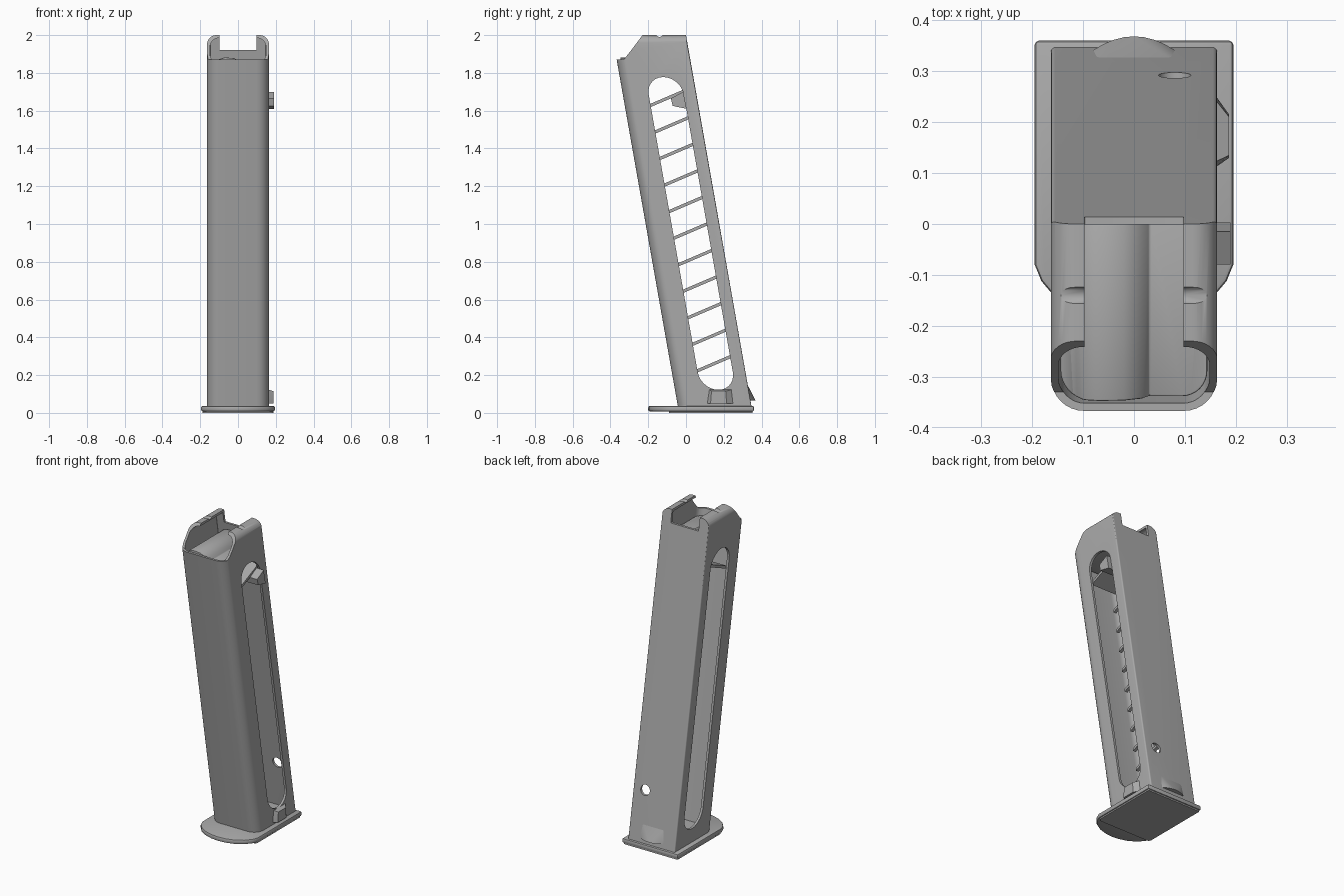
import bpy, bmesh, math
from math import cos, sin, pi

cube = bpy.data.objects.get("Cube")
if cube:
    bpy.data.objects.remove(cube, do_unlink=True)

steel = bpy.data.materials.new("grey_steel")
steel.use_nodes = True
GREY = (0.4, 0.4, 0.4, 1)
steel.diffuse_color = GREY
steel.node_tree.nodes["Principled BSDF"].inputs["Base Color"].default_value = GREY

LEAN = 0.1765


def axis_y(z):
    """Centre line of the leaning tube."""
    return 0.158 - LEAN * z


def finish(name, bm):
    bmesh.ops.recalc_face_normals(bm, faces=bm.faces)
    mesh = bpy.data.meshes.new(name)
    bm.to_mesh(mesh)
    bm.free()
    mesh.materials.append(steel)
    obj = bpy.data.objects.new(name, mesh)
    bpy.context.collection.objects.link(obj)
    return obj


def prism(name, pts, axis, lo, hi, lean=False):
    """Extrude a 2D outline along an axis; lean shifts it along the tube."""
    bm = bmesh.new()
    place = {"x": lambda a, b, c: (c, a, b),
             "y": lambda a, b, c: (a, c, b),
             "z": lambda a, b, c: (a, b, c)}[axis]
    rings = [[bm.verts.new(place(a, b, c)) for a, b in pts] for c in (lo, hi)]
    for ring in rings:
        bm.faces.new(ring)
    n = len(pts)
    for i in range(n):
        j = (i + 1) % n
        bm.faces.new((rings[0][i], rings[0][j], rings[1][j], rings[1][i]))
    if lean:
        for v in bm.verts:
            v.co.y += axis_y(v.co.z)
    return finish(name, bm)


def hull(name, points):
    bm = bmesh.new()
    for p in points:
        bm.verts.new(p)
    bmesh.ops.convex_hull(bm, input=bm.verts)
    return finish(name, bm)


def arc(cx, cy, r, start, sweep, steps):
    return [(cx + r * cos(start + sweep * i / steps),
             cy + r * sin(start + sweep * i / steps)) for i in range(steps + 1)]


def rounded(hw, lo, hi, r_lo, r_hi):
    """Rectangle outline with separate radii for its low and high corners."""
    pts = []
    for k, (sx, y, r, sy) in enumerate(((1, hi, r_hi, -1), (-1, hi, r_hi, -1),
                                        (-1, lo, r_lo, 1), (1, lo, r_lo, 1))):
        pts += arc(sx * (hw - r), y + sy * r, r, k * pi / 2, pi / 2, 8)
    return pts


def select(obj):
    bpy.ops.object.select_all(action="DESELECT")
    obj.select_set(True)
    bpy.context.view_layer.objects.active = obj


def combine(obj, other, op="DIFFERENCE"):
    mod = obj.modifiers.new("cut", "BOOLEAN")
    mod.operation, mod.object, mod.solver = op, other, "EXACT"
    select(obj)
    bpy.ops.object.modifier_apply(modifier=mod.name)
    bpy.data.objects.remove(other, do_unlink=True)


def bevel(obj, width, segments=2):
    mod = obj.modifiers.new("soft_edges", "BEVEL")
    mod.width, mod.segments = width, segments
    mod.limit_method, mod.angle_limit = "ANGLE", math.radians(40)
    select(obj)
    bpy.ops.object.modifier_apply(modifier=mod.name)


def tube(name, hw, hd, r_front, r_back, lo, top):
    """Leaning tube solid whose upper side edges roll inward."""
    obj = prism(name, rounded(hw, -hd, hd, r_front, r_back), "z", lo, 2.1, True)
    roll = prism("roll", rounded(hw + 0.001, -0.3, top, 0.01, 0.05), "y", -1, 1)
    combine(obj, roll, "INTERSECT")
    return obj


# Hollow tube body with the sloping mouth and feed lips
body = tube("magazine_body", 0.163, 0.195, 0.065, 0.008, 0.035, 2.0)
side = [(-0.6, -0.1), (-0.6, 1.87), (-0.33, 1.87), (-0.29, 1.92), (-0.23, 2.0),
        (-0.15, 2.05), (0.6, 2.05), (0.6, -0.1)]
combine(body, prism("mouth_shape", side, "x", -1, 1), "INTERSECT")
combine(body, tube("cavity", 0.148, 0.18, 0.052, 0.004, 0.05, 1.985))
combine(body, prism("feed_opening", rounded(0.097, 1.92, 2.3, 0.003, 0.01), "y", -1, 1))
combine(body, prism("lip_dent", arc(-0.14, 2.008, 0.018, 0, 2 * pi, 12), "x", -1, 1))

# Long side windows, right through
SLOT_SHIFT, SLOT_R = 0.035, 0.093
window = arc(SLOT_SHIFT, 1.685, SLOT_R, 0, pi, 14) + arc(SLOT_SHIFT, 0.215, SLOT_R, pi, pi, 14)
window = [(y + axis_y(z), z) for y, z in window]
combine(body, prism("window", window, "x", -1, 1))

# Round witness hole in the back wall
combine(body, prism("hole", arc(0.08, 0.345, 0.032, 0, 2 * pi, 20), "y", 0.2, 0.5))

# Follower with one raised rounded ridge
section = [(-0.145, 1.79), (0.145, 1.79), (0.145, 1.83), (0.03, 1.83), (0.018, 1.855),
           (-0.02, 1.878), (-0.07, 1.882), (-0.1, 1.872), (-0.12, 1.85), (-0.145, 1.83)]
follower = prism("follower", section, "y", -0.6, 0.3)
fit = prism("fit", rounded(0.144, -0.174, 0.174, 0.05, 0.01), "z", 1.6, 2.0, True)
combine(follower, fit, "INTERSECT")
bevel(follower, 0.008)

# Slanted spring coils, the uppermost being a full-width plate
coils = []
for i in range(11):
    z = 1.665 - 0.1405 * i
    y = axis_y(z) + SLOT_SHIFT
    dy, dz, t = 0.105, 0.045, 0.009
    pts = [(y - dy, z - dz - t), (y + dy, z + dz - t),
           (y + dy, z + dz + t), (y - dy, z - dz + t)]
    x0, x1 = (-0.14, 0.14) if i == 0 else (-0.02, 0.0)
    coils.append(prism("spring_coil", pts, "x", x0, x1))

# Follower button reaching through the left window
button = prism("follower_button",
               [(-0.08, 1.665), (-0.015, 1.7), (0.003, 1.61), (-0.07, 1.625)],
               "x", 0.0, 0.19)

# Flared scoop below the left window
scoop = hull("window_scoop",
             [(x, y, z) for z, x, lo, hi in ((0.05, 0.158, 0.11, 0.255), (0.05, 0.187, 0.13, 0.215),
                                             (0.115, 0.187, 0.135, 0.21), (0.125, 0.155, 0.12, 0.25))
              for y in (lo, hi)])

# Pressed catch on the back wall
wall = lambda z: axis_y(z) + 0.195
catch = [(x, wall(z) - 0.005, z) for x in (-0.08, 0.08) for z in (0.065, 0.16)]
for k in range(-4, 5):
    u = k / 4
    catch.append((0.08 * u, wall(0.065) + 0.027 * (1 - u * u), 0.065))
back_catch = hull("back_catch", catch)

# Base plate with a bowed front, and the thin pad under it
half = [(0.195, 0.36), (0.195, -0.08), (0.182, -0.112), (0.15, -0.15),
        (0.1, -0.18), (0.05, -0.195)]
outline = half + [(0, -0.2)] + [(-x, y) for x, y in reversed(half)]
plate = prism("base_plate", outline, "z", 0.008, 0.037)
bevel(plate, 0.008)
pad = prism("base_pad", rounded(0.188, -0.09, 0.353, 0.02, 0.005), "z", 0.0, 0.012)

for obj in [body, follower, button, scoop, back_catch, plate, pad] + coils:
    select(obj)
    bpy.ops.object.shade_smooth_by_angle(angle=math.radians(32))
